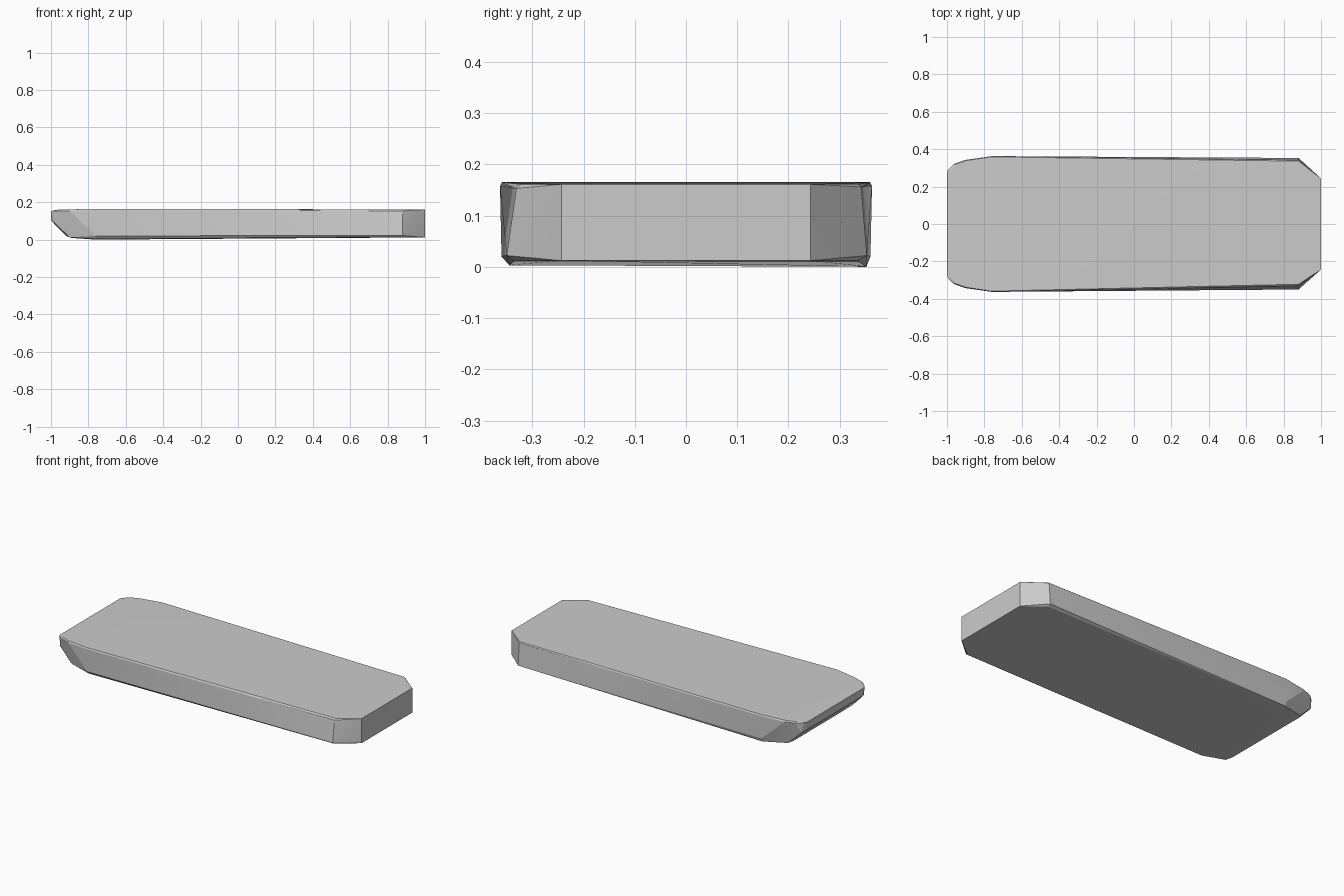
import bpy, bmesh

# Cross-section points of one long side: (x, half width, z)
shared = [
    # squared right end and its cut corner
    (1.0, 0.243, 0.014), (1.0, 0.243, 0.163),
    (0.88, 0.335, 0.014),
    # widest station near the left end
    (-0.76, 0.345, 0.005), (-0.76, 0.360, 0.022),
    (-0.76, 0.363, 0.160), (-0.76, 0.359, 0.167),
    # rounded left corner
    (-0.90, 0.343, 0.155), (-0.90, 0.338, 0.163),
    (-0.96, 0.323, 0.155), (-0.955, 0.318, 0.162),
    # undercut nose
    (-0.995, 0.29, 0.155), (-0.98, 0.285, 0.161),
    (-1.0, 0.27, 0.150), (-1.0, 0.27, 0.105), (-0.985, 0.30, 0.095),
    (-0.92, 0.28, 0.022), (-0.90, 0.31, 0.014), (-0.89, 0.27, 0.011),
]
# The two long sides lean slightly differently at the cut corners
front = [(0.88, 0.350, 0.024), (0.88, 0.331, 0.155), (0.88, 0.322, 0.163)]
back = [(0.88, 0.353, 0.024), (0.88, 0.342, 0.158), (0.88, 0.336, 0.163),
        (-0.76, 0.352, 0.002)]

bm = bmesh.new()
for sign, extra in ((-1, front), (1, back)):
    for x, y, z in shared + extra:
        bm.verts.new((x, sign * y, z - 0.002))

# Wrap the sections in one closed faceted slab
res = bmesh.ops.convex_hull(bm, input=bm.verts[:])
loose = [v for v in bm.verts if not v.link_faces]
bmesh.ops.delete(bm, geom=loose, context='VERTS')
bmesh.ops.recalc_face_normals(bm, faces=bm.faces[:])

mesh = bpy.data.meshes.new("slab")
bm.to_mesh(mesh)
bm.free()
slab = bpy.data.objects.new("slab", mesh)
bpy.context.collection.objects.link(slab)

# Soften the shallow facets, keep the corners crisp
bpy.context.view_layer.objects.active = slab
slab.select_set(True)
bpy.ops.object.shade_smooth_by_angle(angle=0.2)
